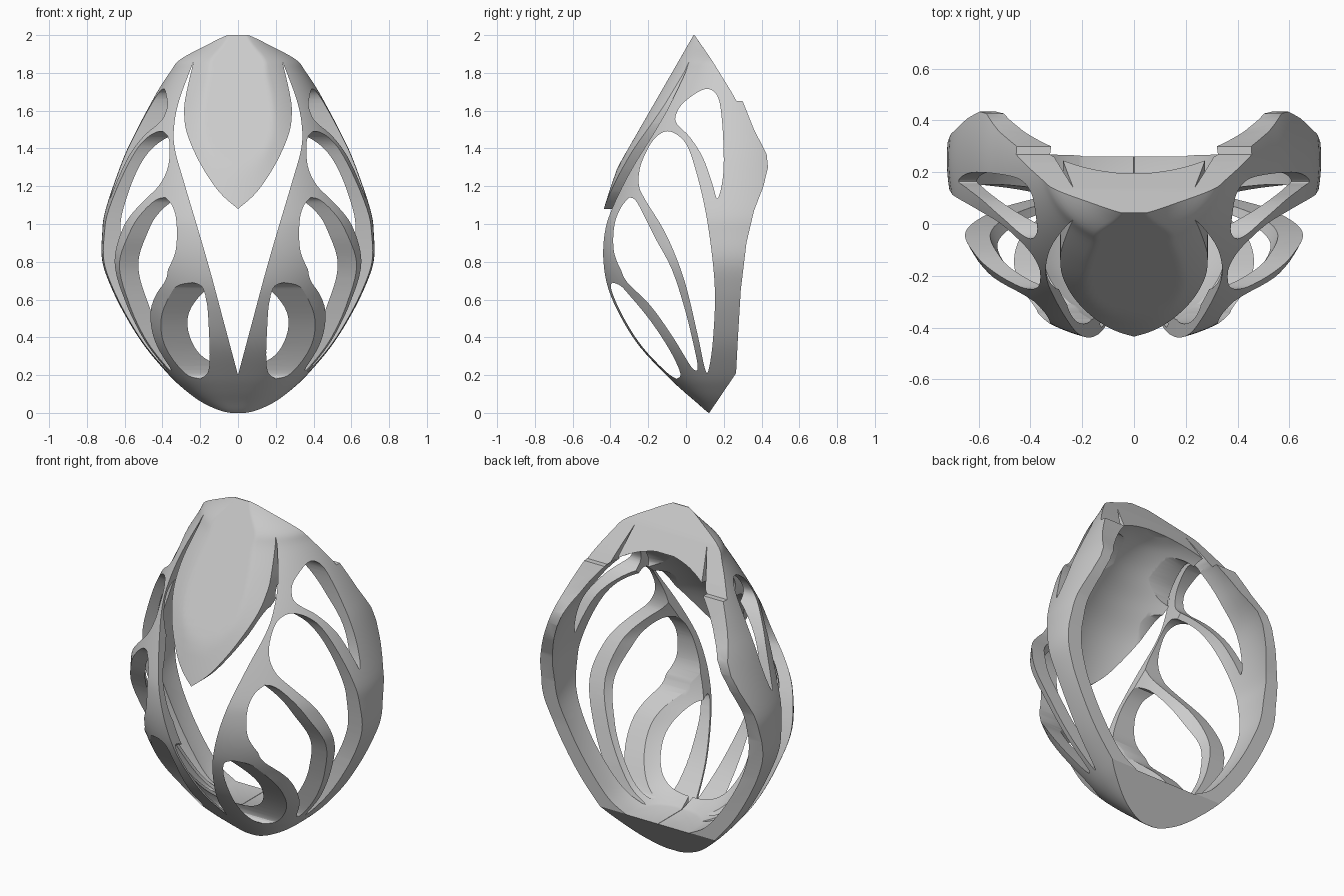
import bpy, bmesh, math
from mathutils import Vector

if "Cube" in bpy.data.objects:
    bpy.data.objects.remove(bpy.data.objects["Cube"])

CENTRE_Y = 0.25


def spline(points, steps=5, closed=False):
    """Smooth curve through the given points."""
    pts = [Vector(p) for p in points]
    n = len(pts)
    pick = (lambda i: pts[i % n]) if closed else (lambda i: pts[max(0, min(n - 1, i))])
    out = []
    for i in range(n if closed else n - 1):
        a, b, c, d = (pick(i + k) for k in (-1, 0, 1, 2))
        for s in range(steps):
            t = s / steps
            out.append(b + (c - a) * t / 2 + (a - b * 2.5 + c * 2 - d / 2) * t * t
                       + ((b - c) * 1.5 + (d - a) / 2) * t ** 3)
    if not closed:
        out.append(pts[-1])
    return out


def loft(name, loops):
    """Closed solid through a list of equal loops."""
    bm = bmesh.new()
    rings = [[bm.verts.new(p) for p in loop] for loop in loops]
    n = len(rings[0])
    for lo, hi in zip(rings, rings[1:]):
        for i in range(n):
            bm.faces.new((lo[i], lo[(i + 1) % n], hi[(i + 1) % n], hi[i]))
    bm.faces.new(rings[0][::-1])
    bm.faces.new(rings[-1])
    bmesh.ops.recalc_face_normals(bm, faces=bm.faces)
    mesh = bpy.data.meshes.new(name)
    bm.to_mesh(mesh)
    bm.free()
    obj = bpy.data.objects.new(name, mesh)
    bpy.context.collection.objects.link(obj)
    return obj


def squareness(z):
    """Exponent of the level section: fuller near the chin, elliptical above."""
    return 2 + 0.8 * max(0, 1 - z / 0.6)


def egg(name, profile, flat_front=False, segments=160):
    """Stack of rounded sections; each profile row is height, half width, front y."""
    loops = []
    for z, a, front in profile:
        loop = []
        power = 2 / squareness(z)
        for i in range(segments):
            t = math.tau * i / segments
            s, c = math.sin(t), math.cos(t)
            x = a * math.copysign(abs(s) ** power, s)
            y = CENTRE_Y - (CENTRE_Y - front) * math.copysign(abs(c) ** power, c)
            if flat_front and z > 1.3:
                y = max(y, -0.34 + 0.576 * (z - 1.34))
            loop.append((x, y, z))
        loops.append(loop)
    return loft(name, loops)


def cut(target, cutter):
    mod = target.modifiers.new("cut", 'BOOLEAN')
    mod.operation = 'DIFFERENCE'
    mod.solver = 'EXACT'
    mod.object = cutter
    bpy.context.view_layer.objects.active = target
    bpy.ops.object.modifier_apply(modifier=mod.name)
    bpy.data.objects.remove(cutter)


# Outer and inner skins
outer = spline([
    (0, .10, .12), (.02, .14, .095), (.06, .205, .05), (.12, .28, -.02),
    (.2, .365, -.105), (.35, .492, -.245), (.5, .588, -.345), (.65, .665, -.42),
    (.8, .718, -.455), (.95, .719, -.46), (1.08, .70, -.435), (1.34, .61, -.348),
    (1.5, .535, -.28), (1.66, .45, -.192), (1.8, .37, -.105), (1.87, .33, -.065),
    (1.95, .215, -.005), (2, .15, .03)])
inner = spline([
    (.205, .2, .04), (.26, .3, -.06), (.35, .385, -.155), (.5, .49, -.27),
    (.65, .57, -.35), (.8, .625, -.39), (.95, .635, -.4), (1.08, .625, -.385),
    (1.34, .55, -.28), (1.5, .445, -.165), (1.6, .37, -.075), (1.68, .29, .005),
    (1.74, .18, .09), (1.77, .08, .17)])

shell = egg("mask_shell", outer, flat_front=True)
cut(shell, egg("cavity_cutter", inner))

# Open back, trimmed to the rim line
rim = [(.105, -.03), (.123, 0), (.265, .21), (.275, .4), (.29, .65), (.32, .9),
       (.36, 1.07), (.41, 1.2), (.434, 1.3), (.427, 1.37), (.36, 1.5), (.3, 1.65),
       (.268, 1.65), (.24, 1.7), (.135, 1.87), (.045, 2), (.03, 2.03),
       (1.5, 2.03), (1.5, -.03)]
cut(shell, loft("rim_cutter", [[(x, y, z) for y, z in rim] for x in (-1, 1)]))

# Front opening, which leaves the pointed visor leaf in its upper half
edge = spline([(0, .2), (.075, .48), (.15, .76), (.22, 1.0), (.29, 1.235),
               (.335, 1.4), (.338, 1.52), (.31, 1.66), (.235, 1.86)])
leaf = spline([(.235, 1.86), (.272, 1.7), (.285, 1.6), (.27, 1.48), (.2, 1.32),
               (.1, 1.17), (0, 1.08)])
half = edge + leaf[1:]
opening = [(p.x, p.y) for p in half] + [(-p.x, p.y) for p in half[-2:0:-1]]
cut(shell, loft("front_cutter", [[(x, y, z) for x, z in opening] for y in (-1, 1)]))


def on_skin(point):
    """Side position (y, z) of a front position (x, z) on the outer skin."""
    x, z = point
    for p, q in zip(outer, outer[1:]):
        if p.x <= z <= q.x:
            _, a, front = p.lerp(q, (z - p.x) / (q.x - p.x))
            n = squareness(z)
            return Vector((CENTRE_Y - (CENTRE_Y - front) * (1 - (x / a) ** n) ** (1 / n), z))


def window(name, side_points, front_points=()):
    """Cut a window straight through both cheeks.

    Side points are (y, z); front points are (x, z) on the outer skin.
    """
    if front_points:
        front = [on_skin(p) for p in spline(front_points, 10)]
        outline = front + spline([front[-1], *side_points, front[0]])[1:-1]
    else:
        outline = spline(side_points, closed=True)
    cut(shell, loft(name, [[(x, p.x, p.y) for p in outline] for x in (-1, 1)]))


# Cheek windows, from the temple down to the jaw
window("temple_cutter", [
    (.10, 1.714), (.165, 1.68), (.19, 1.555), (.2, 1.34), (.19, 1.21), (.165, 1.135),
    (.14, 1.21), (.09, 1.35), (.02, 1.46), (-.05, 1.533), (-.05, 1.586),
    (-.005, 1.65)])
window("side_cutter", [
    (-.085, 1.49), (-.02, 1.45), (.025, 1.37), (.085, 1.155), (.127, .92), (.153, .65),
    (.143, .39), (.12, .23), (.1, .235), (.06, .42), (-.01, .706), (-.105, .944),
    (-.217, 1.13), (-.25, 1.21), (-.24, 1.31), (-.19, 1.42), (-.14, 1.475)])
window("cheek_cutter", [
    (-.31, .69), (-.19, .57), (-.075, .41), (.02, .255), (.05, .225), (.062, .24),
    (.047, .33), (-.005, .545), (-.075, .76), (-.165, .93), (-.245, 1.09),
    (-.275, 1.132)],
    [(.385, 1.14), (.345, 1.09), (.325, 1), (.33, .86), (.37, .76)])
window("jaw_cutter", [
    (-.03, .21), (-.085, .33), (-.19, .49), (-.31, .635), (-.35, .675)],
    [(.24, .69), (.19, .665), (.165, .58), (.155, .45), (.15, .3), (.16, .215),
     (.2, .18)])

# Smooth skin with crisp cut edges
bpy.ops.object.select_all(action='DESELECT')
shell.select_set(True)
bpy.context.view_layer.objects.active = shell
bpy.ops.object.shade_smooth_by_angle(angle=math.radians(30))
